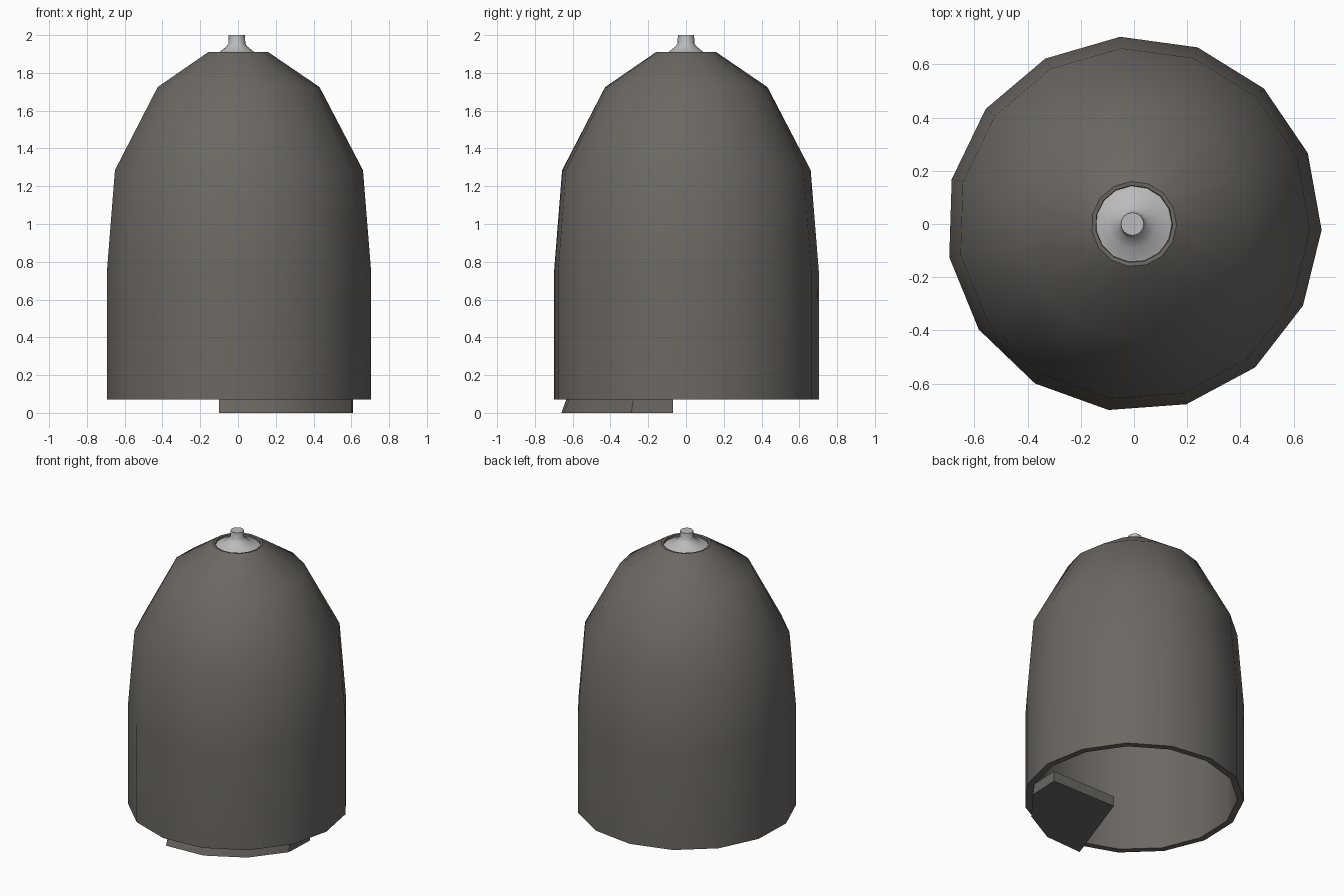
import bpy, bmesh, math

if "Cube" in bpy.data.objects:
    bpy.data.objects.remove(bpy.data.objects["Cube"])


def material(name, rgb):
    m = bpy.data.materials.new(name)
    m.diffuse_color = (*rgb, 1)
    m.use_nodes = True
    m.node_tree.nodes["Principled BSDF"].inputs["Base Color"].default_value = m.diffuse_color
    return m


dark = material("dark warm grey", (0.15, 0.138, 0.126))
metal = material("light metal", (0.5, 0.5, 0.5))


def finish(bm, name, mat, angle):
    bmesh.ops.recalc_face_normals(bm, faces=bm.faces)
    me = bpy.data.meshes.new(name)
    bm.to_mesh(me)
    bm.free()
    me.materials.append(mat)
    ob = bpy.data.objects.new(name, me)
    bpy.context.collection.objects.link(ob)
    bpy.ops.object.select_all(action='DESELECT')
    ob.select_set(True)
    bpy.context.view_layer.objects.active = ob
    bpy.ops.object.shade_smooth_by_angle(angle=math.radians(angle))
    return ob


def lathe(name, profile, sides, phase, mat, closed=False, cx=0.0, angle=35):
    bm = bmesh.new()
    rings = []
    for r, z in profile:
        rings.append([bm.verts.new((cx + r * math.cos(phase + math.tau * i / sides),
                                    r * math.sin(phase + math.tau * i / sides), z))
                      for i in range(sides)])
    pairs = list(zip(rings, rings[1:]))
    if closed:
        pairs.append((rings[-1], rings[0]))
    else:
        bm.faces.new(rings[0])
        bm.faces.new(rings[-1])
    for a, b in pairs:
        for i in range(sides):
            j = (i + 1) % sides
            bm.faces.new((a[i], a[j], b[j], b[i]))
    return finish(bm, name, mat, angle)


# hollow dome shell, open at the bottom and with a small hole at the top
outer = [(0.705, 0.07), (0.705, 0.75), (0.662, 1.285), (0.432, 1.725), (0.16, 1.91)]
inner = [(0.145, 1.908), (0.14, 1.87), (0.40, 1.69), (0.62, 1.265), (0.662, 0.75), (0.662, 0.07)]
lathe("dome_shell", outer + inner, 15, math.radians(-1.8), dark, closed=True)

# flared metal stem in the top hole
lathe("top_stem", [(0.148, 1.893), (0.09, 1.912), (0.055, 1.94), (0.045, 1.955), (0.043, 2.0)],
      16, 0, metal, cx=-0.006, angle=45)

# wedge-shaped foot under the front right of the rim
foot = [(0.11, -0.07), (-0.10, -0.66), (0.184, -0.645), (0.43, -0.51), (0.60, -0.29), (0.61, -0.07)]
bm = bmesh.new()
low = [bm.verts.new((x, y, 0)) for x, y in foot]
top = [bm.verts.new((x, y * 0.96, 0.072) if y < -0.1 else (x, y, 0.072)) for x, y in foot]
bm.faces.new(low)
bm.faces.new(top)
for i in range(len(foot)):
    j = (i + 1) % len(foot)
    bm.faces.new((low[i], low[j], top[j], top[i]))
finish(bm, "rim_foot", dark, 35)
